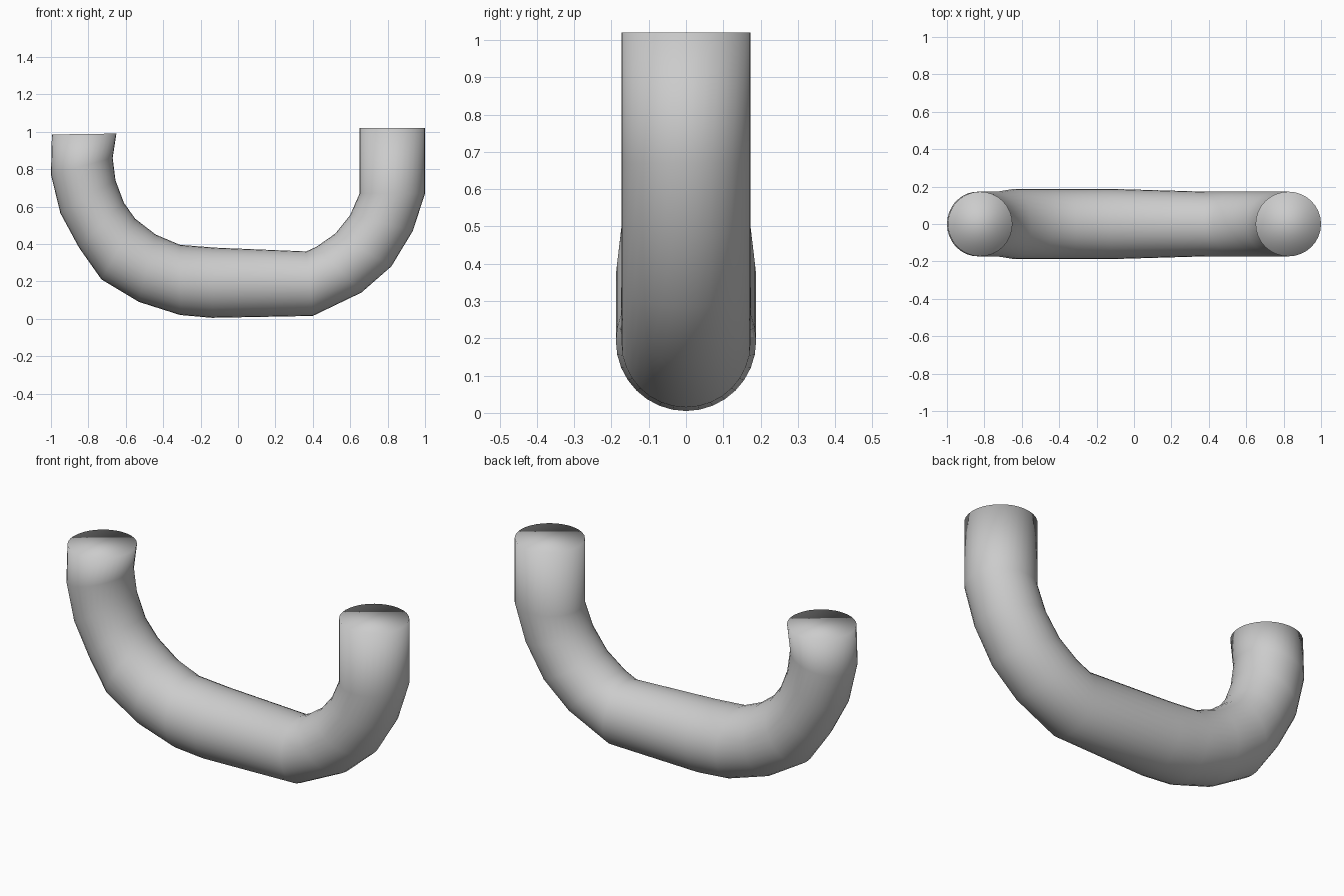
import bpy, bmesh
from math import sin, cos, pi
from mathutils import Vector

if "Cube" in bpy.data.objects:
    bpy.data.objects.remove(bpy.data.objects["Cube"])

SIDES = 32
# Cross-section rings: outer x, outer z, inner x, inner z, half-depth in y
RINGS = [
    (-0.995, 0.985, -0.65, 0.99, 0.173),
    (-1.00, 0.77, -0.67, 0.86, 0.173),
    (-0.95, 0.565, -0.655, 0.74, 0.173),
    (-0.85, 0.38, -0.61, 0.62, 0.173),
    (-0.73, 0.21, -0.55, 0.535, 0.188),
    (-0.53, 0.09, -0.44, 0.45, 0.188),
    (-0.31, 0.02, -0.31, 0.395, 0.188),
    (-0.14, 0.005, -0.12, 0.38, 0.188),
    (0.40, 0.015, 0.365, 0.36, 0.173),
    (0.66, 0.14, 0.42, 0.385, 0.173),
    (0.82, 0.28, 0.52, 0.455, 0.173),
    (0.935, 0.47, 0.60, 0.555, 0.173),
    (1.00, 0.67, 0.65, 0.67, 0.173),
    (1.00, 1.02, 0.65, 1.02, 0.173),
]

bm = bmesh.new()


def add_ring(ox, oz, ix, iz, depth):
    outer, inner = Vector((ox, 0, oz)), Vector((ix, 0, iz))
    mid, half = (outer + inner) / 2, (outer - inner) / 2
    side = Vector((0, depth, 0))
    return [bm.verts.new(mid + half * cos(2 * pi * i / SIDES) + side * sin(2 * pi * i / SIDES))
            for i in range(SIDES)]


# Bent tube wall
rings = [add_ring(*r) for r in RINGS]
for a, b in zip(rings, rings[1:]):
    for i in range(SIDES):
        j = (i + 1) % SIDES
        bm.faces.new((a[i], a[j], b[j], b[i]))

# Flat end caps
bm.faces.new(rings[0])
bm.faces.new(rings[-1])

bmesh.ops.recalc_face_normals(bm, faces=bm.faces)
for f in bm.faces:
    f.smooth = True  # caps blend into the wall shading
mesh = bpy.data.meshes.new("bent_pipe")
bm.to_mesh(mesh)
bm.free()
bpy.context.collection.objects.link(bpy.data.objects.new("bent_pipe", mesh))
